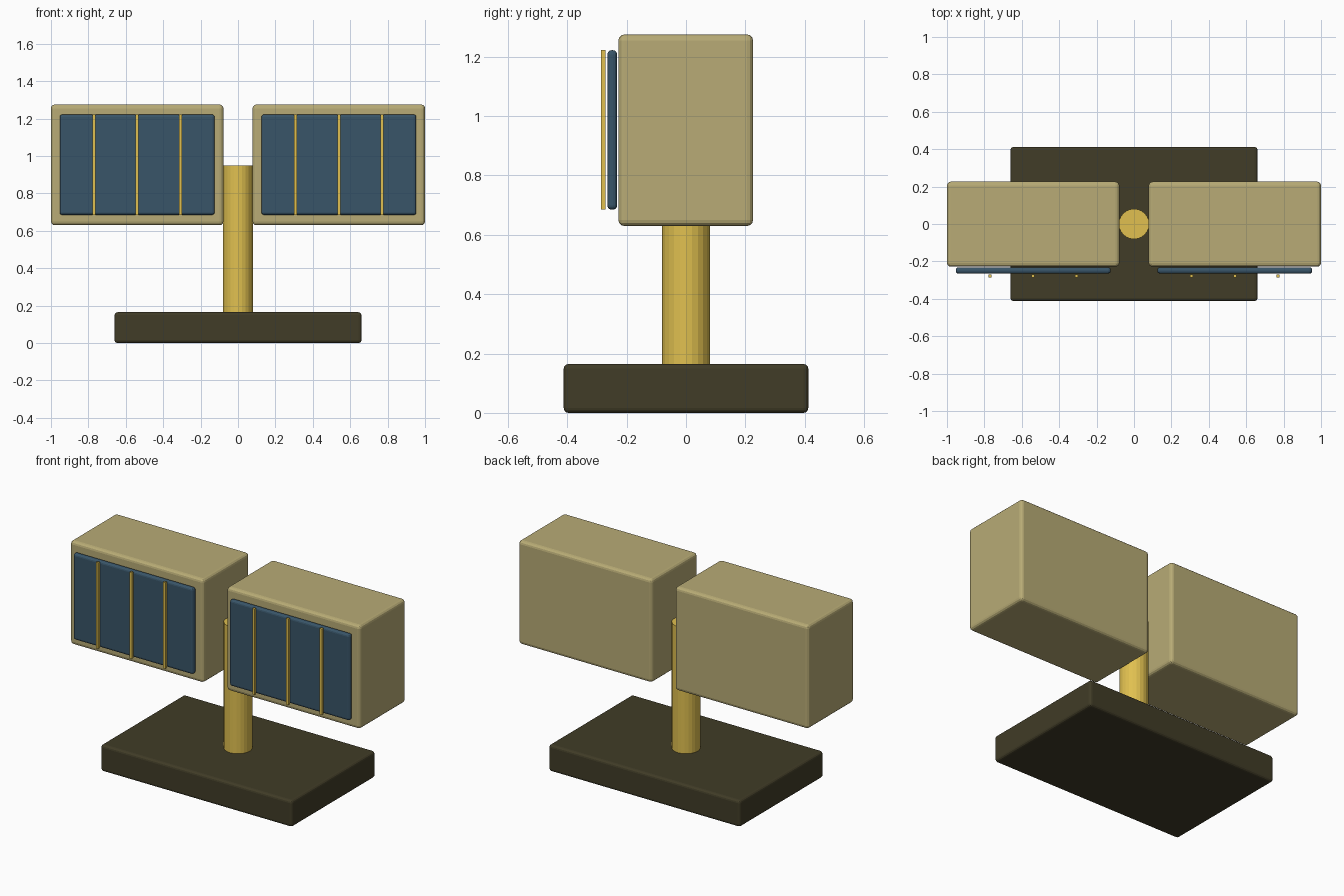
import bpy
import bmesh

if "Cube" in bpy.data.objects:
    bpy.data.objects.remove(bpy.data.objects["Cube"])


def material(name, rgb):
    m = bpy.data.materials.new(name)
    m.diffuse_color = (*rgb, 1)
    m.use_nodes = True
    m.node_tree.nodes["Principled BSDF"].inputs["Base Color"].default_value = m.diffuse_color
    return m


TAN = material("tan", (0.48, 0.41, 0.18))
BLUE = material("blue", (0.04, 0.09, 0.14))
GOLD = material("gold", (0.75, 0.53, 0.08))
DARK = material("dark_olive", (0.052, 0.045, 0.02))


def finish(name, bm, mat, bevel=0):
    me = bpy.data.meshes.new(name)
    bm.to_mesh(me)
    bm.free()
    me.materials.append(mat)
    ob = bpy.data.objects.new(name, me)
    bpy.context.collection.objects.link(ob)
    if bevel:
        mod = ob.modifiers.new("rounded_edges", 'BEVEL')
        mod.width = bevel
        mod.segments = 3
    return ob


def box(name, x, y, z, mat, bevel=0):
    """Box from (min, max) ranges on each axis."""
    bm = bmesh.new()
    bmesh.ops.create_cube(bm, size=1)
    for v in bm.verts:
        for i, (lo, hi) in enumerate((x, y, z)):
            v.co[i] = (lo + hi) / 2 + v.co[i] * (hi - lo)
    return finish(name, bm, mat, bevel)


# Base slab
box("base", (-0.66, 0.66), (-0.412, 0.412), (0, 0.165), DARK, 0.016)

# Central post
bm = bmesh.new()
bmesh.ops.create_cone(bm, cap_ends=True, segments=24, radius1=0.081,
                      radius2=0.081, depth=0.81)
bmesh.ops.translate(bm, verts=bm.verts, vec=(0, 0, 0.545))
finish("post", bm, GOLD)

# Two housings, each with a front panel and three upright bars
for side, cx in (("left", -0.539), ("right", 0.539)):
    box(side + "_housing", (cx - 0.461, cx + 0.461), (-0.228, 0.226),
        (0.63, 1.275), TAN, 0.02)
    box(side + "_panel", (cx - 0.414, cx + 0.414), (-0.265, -0.232),
        (0.685, 1.222), BLUE, 0.014)
    for i in (-1, 0, 1):
        bx = cx + i * 0.232
        box(f"{side}_bar_{i + 2}", (bx - 0.008, bx + 0.008),
            (-0.286, -0.271), (0.685, 1.222), GOLD)
